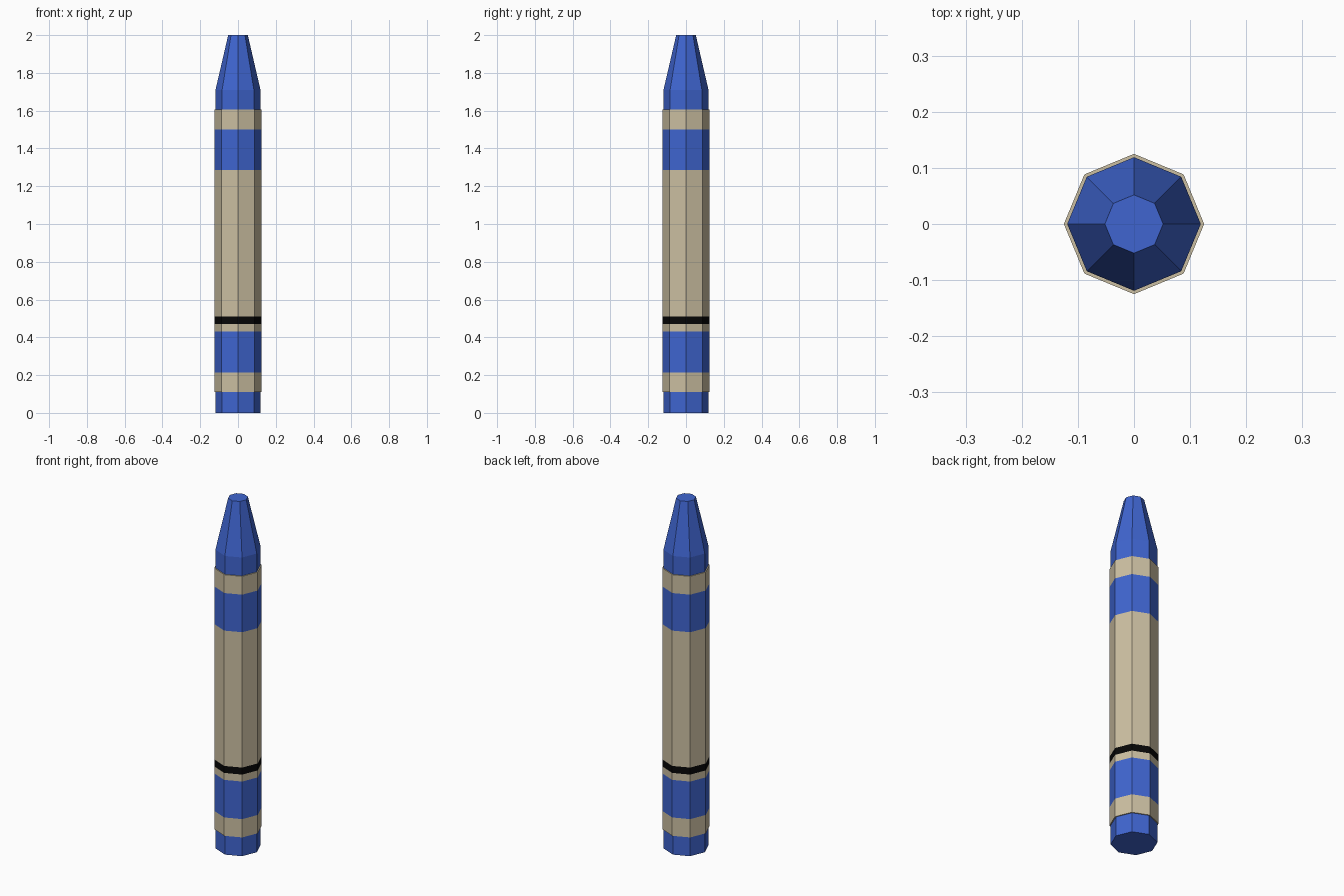
import bpy, bmesh
from math import cos, sin, pi

if "Cube" in bpy.data.objects:
    bpy.data.objects.remove(bpy.data.objects["Cube"])

SIDES = 8


def material(name, rgb):
    m = bpy.data.materials.new(name)
    m.diffuse_color = (*rgb, 1)
    m.use_nodes = True
    m.node_tree.nodes["Principled BSDF"].inputs["Base Color"].default_value = m.diffuse_color
    return m


blue = material("blue_wax", (0.05, 0.13, 0.63))
tan = material("tan_paper", (0.60, 0.52, 0.36))
black = material("black_ink", (0.002, 0.002, 0.002))


def lathe(name, profile, bands, mats, capped):
    """Flat-sided loft of (radius, z) rings; bands gives each segment's material slot."""
    bm = bmesh.new()
    rings = [[bm.verts.new((r * cos(2 * pi * i / SIDES), r * sin(2 * pi * i / SIDES), z))
              for i in range(SIDES)] for r, z in profile]
    for low, high, slot in zip(rings, rings[1:], bands):
        for i in range(SIDES):
            j = (i + 1) % SIDES
            bm.faces.new((low[i], low[j], high[j], high[i])).material_index = slot
    if capped:
        bm.faces.new(rings[0][::-1])
        bm.faces.new(rings[-1])
    mesh = bpy.data.meshes.new(name)
    bm.to_mesh(mesh)
    bm.free()
    for m in mats:
        mesh.materials.append(m)
    obj = bpy.data.objects.new(name, mesh)
    bpy.context.collection.objects.link(obj)
    return obj


# Wax stick with tapered, blunt tip
R_WAX, R_PAPER = 0.119, 0.125
lathe("wax_stick", [(R_WAX, 0), (R_WAX, 1.71), (0.052, 2.0)], [0, 0], [blue], True)

# Paper sleeve with printed bands; the first and last rings close its thin ends
heights = [0.11, 0.215, 0.43, 0.47, 0.51, 1.285, 1.5, 1.605]
profile = [(R_WAX, heights[0])] + [(R_PAPER, z) for z in heights] + [(R_WAX, heights[-1])]
lathe("paper_sleeve", profile, [0, 0, 1, 0, 2, 0, 1, 0, 0], [tan, blue, black], False)
